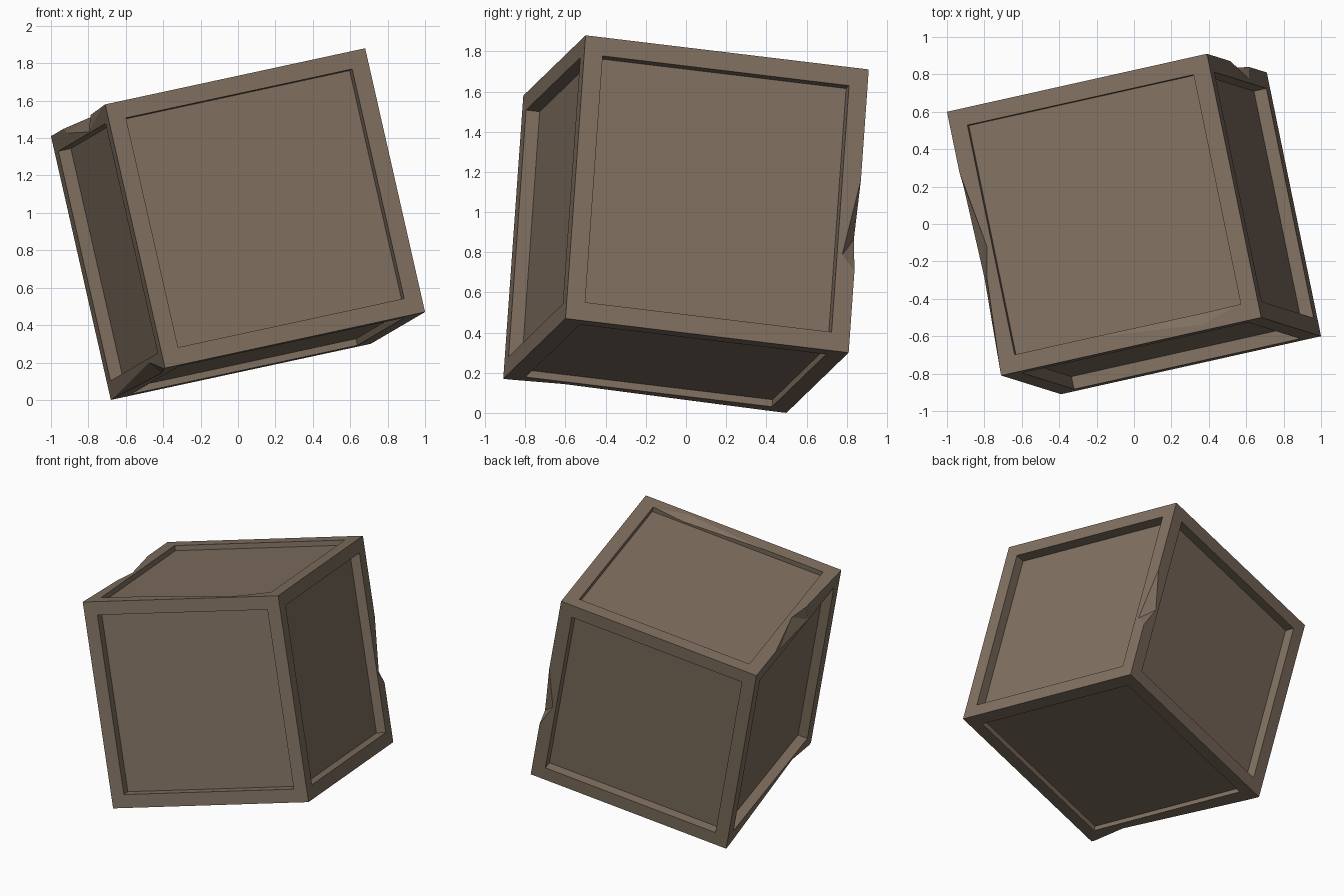
import bpy, bmesh
from mathutils import Matrix, Vector

if "Cube" in bpy.data.objects:
    bpy.data.objects.remove(bpy.data.objects["Cube"])

# Tilted crate axes: unit cube (across, back, up) mapped to the world
U = Vector((1.39, 0.31, 0.30))
V = Vector((-0.29, 1.41, -0.17))
W = Vector((-0.32, 0.10, 1.41))
ORIGIN = Vector((0, 0, 0.94)) - (U + V + W) / 2
TILT = Matrix((U, V, W)).transposed().to_4x4()
TILT.translation = ORIGIN

RIM = 0.065
SIDE_DEPTH = 0.048
LID_DEPTH = 0.025   # top and bottom panels are shallower


def make_object(name, bm):
    bmesh.ops.recalc_face_normals(bm, faces=bm.faces)
    bm.transform(TILT)
    mesh = bpy.data.meshes.new(name)
    bm.to_mesh(mesh)
    bm.free()
    obj = bpy.data.objects.new(name, mesh)
    bpy.context.collection.objects.link(obj)
    return obj


def make_chip(name, points):
    """Convex wedge that knocks a splinter off the crate."""
    bm = bmesh.new()
    for p in points:
        bm.verts.new(p)
    bmesh.ops.convex_hull(bm, input=bm.verts)
    chip = make_object(name, bm)
    chip.hide_render = True
    return chip


# Crate: cube with a sunken panel on every side
wood = bpy.data.materials.new("worn_brown_wood")
wood.diffuse_color = (0.216, 0.162, 0.117, 1)
wood.use_nodes = True
wood.node_tree.nodes["Principled BSDF"].inputs["Base Color"].default_value = wood.diffuse_color
bm = bmesh.new()
bmesh.ops.create_cube(bm, size=1, matrix=Matrix.Translation((0.5, 0.5, 0.5)))
bm.normal_update()
panels = list(bm.faces)
lids = [f for f in panels if abs(f.normal.z) > 0.5]
sides = [f for f in panels if abs(f.normal.z) < 0.5]
bmesh.ops.inset_individual(bm, faces=panels, thickness=RIM, use_even_offset=True)
bmesh.ops.inset_individual(bm, faces=sides, thickness=0, depth=-SIDE_DEPTH)
bmesh.ops.inset_individual(bm, faces=lids, thickness=0, depth=-LID_DEPTH)
crate = make_object("crate", bm)
crate.data.materials.append(wood)

# Chips in crate coordinates; the last point of each lies outside the crate
chips = {
    "top_left_chip_front": [(0, .02, 1), (0, .385, 1), (.022, .375, 1),
                            (0, .375, .94), (-.1, .25, 1.1)],
    "top_left_chip_back": [(0, .37, 1), (0, .77, 1), (.022, .37, 1), (.045, .48, 1),
                           (0, .37, .94), (0, .72, .978), (-.1, .5, 1.1)],
    "top_front_rim_chip": [(.34, .067, 1), (.93, .067, 1), (.78, .022, 1),
                           (.78, .067, .983), (.65, .068, 1.1)],
    "back_right_chip": [(1, 1, .61), (1, 1, .29), (1, .953, .34),
                        (.95, 1, .41), (1.1, 1.1, .42)],
    "bottom_left_chip": [(0, .02, 0), (0, .95, 0), (0, .24, .05),
                         (.03, .21, 0), (-.1, .3, -.1)],
}
cutters = []
for name, points in chips.items():
    cutter = make_chip(name, points)
    mod = crate.modifiers.new(name, 'BOOLEAN')
    mod.operation = 'DIFFERENCE'
    mod.solver = 'EXACT'
    mod.object = cutter
    cutters.append(cutter)

# Bake the chips into the crate and drop the cutters
bpy.context.view_layer.update()
graph = bpy.context.evaluated_depsgraph_get()
baked = bpy.data.meshes.new_from_object(crate.evaluated_get(graph))
crate.modifiers.clear()
crate.data = baked
baked.materials.clear()
baked.materials.append(wood)
for poly in baked.polygons:
    poly.material_index = 0
    poly.use_smooth = False
for cutter in cutters:
    bpy.data.objects.remove(cutter)
